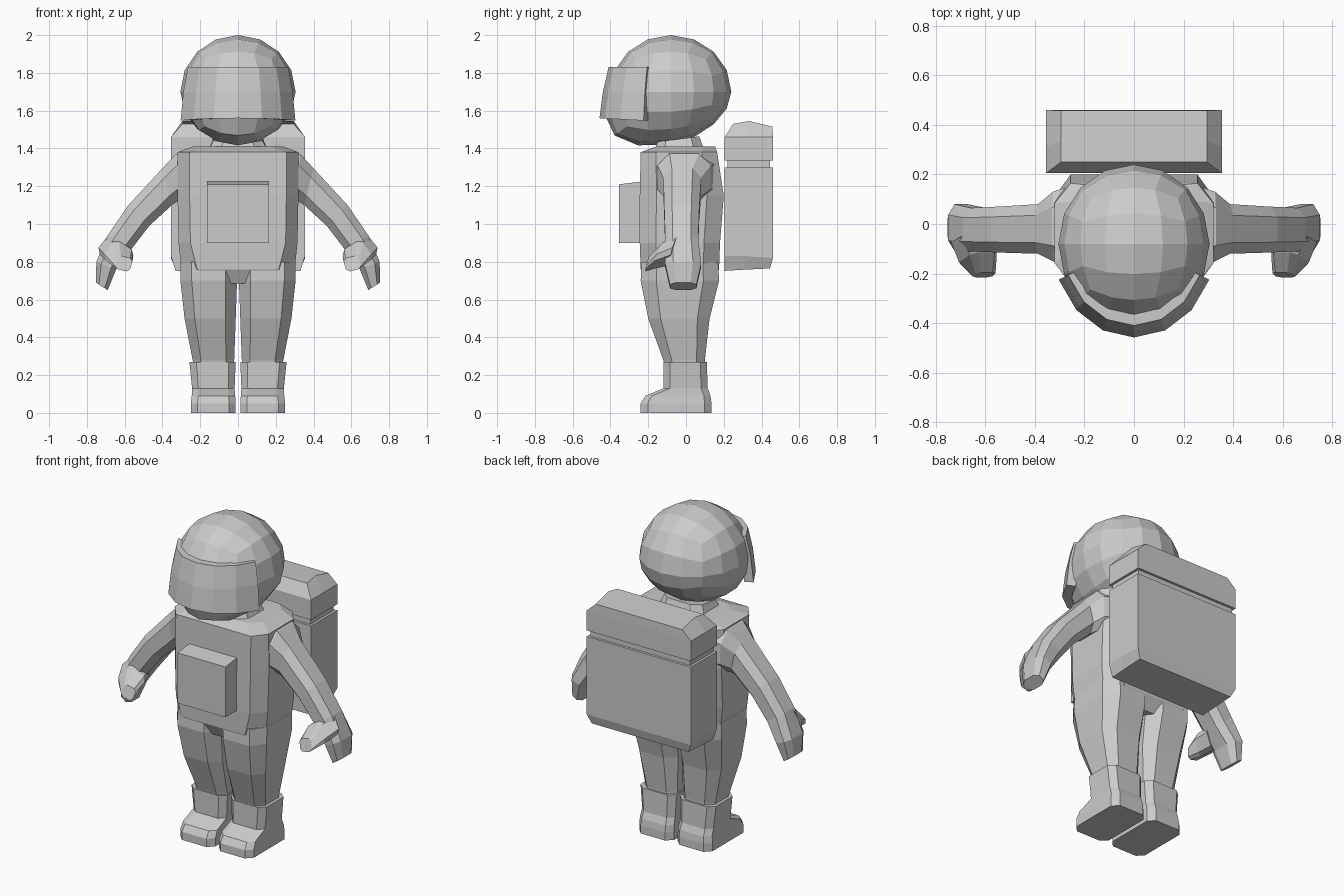
import bpy, bmesh
from math import sin, cos, tan, pi, radians
from mathutils import Vector as V


def finish(bm, name, mirror=False):
    bmesh.ops.recalc_face_normals(bm, faces=bm.faces)
    me = bpy.data.meshes.new(name)
    bm.to_mesh(me)
    bm.free()
    ob = bpy.data.objects.new(name, me)
    bpy.context.collection.objects.link(ob)
    if mirror:
        ob.modifiers.new("mirror", 'MIRROR').use_mirror_merge = False
    return ob


def loft(name, rings, mirror=False):
    """Skin a list of equal-length point rings and cap both ends."""
    bm = bmesh.new()
    loops = [[bm.verts.new(p) for p in r] for r in rings]
    n = len(loops[0])
    for a, b in zip(loops, loops[1:]):
        for i in range(n):
            j = (i + 1) % n
            bm.faces.new((a[i], a[j], b[j], b[i]))
    bm.faces.new(loops[0])
    bm.faces.new(loops[-1])
    return finish(bm, name, mirror)


def octo(c, u, v, ku=0.6, kv=0.6):
    """Chamfered rectangle: half axes u and v, flat portions ku and kv."""
    c, u, v = V(c), V(u), V(v)
    pts = [(ku, -1), (1, -kv), (1, kv), (ku, 1), (-ku, 1), (-1, kv), (-1, -kv), (-ku, -1)]
    return [c + u * a + v * b for a, b in pts]


def level(x0, x1, y0, y1, z, kx=0.6, ky=0.6):
    return octo(((x0 + x1) / 2, (y0 + y1) / 2, z), ((x1 - x0) / 2, 0, 0), (0, (y1 - y0) / 2, 0), kx, ky)


# Helmet: cube sphere with the chin pulled forward
bm = bmesh.new()
bmesh.ops.create_cube(bm, size=2)
bmesh.ops.subdivide_edges(bm, edges=bm.edges[:], cuts=3, use_grid_fill=True)
for v in bm.verts:
    d = V([tan(c * pi / 4) for c in v.co]).normalized()
    x, y, z = d.x * 0.305, d.y * 0.32, d.z * 0.30
    if z < 0:
        if y < 0:
            y *= 1 - 1.5 * z
        z += 0.16 * (y + 0.13) * (-z / 0.3)
    v.co = (x, y - 0.08, z + 1.70)
finish(bm, "helmet")

# Visor: curved thick band
visor = []
for i in range(-3, 4):
    a = radians(22.5 * i)
    outer = [(0.33, 1.83), (0.36, 1.70), (0.378, 1.56)]
    prof = outer + [(r - 0.06, z) for r, z in reversed(outer)]
    visor.append([(0.87 * r * sin(a), -0.08 - r * cos(a), z - 0.02 * (1 - cos(a)) * (z < 1.6))
                  for r, z in prof])
loft("visor", visor)

# Neck collar
loft("collar", [level(-0.16, 0.16, -0.17, 0.10, 1.38),
                [p + V((0, 0, 0.13 * p.y)) for p in level(-0.13, 0.13, -0.15, 0.07, 1.455)]])

# Torso
loft("torso", [level(-0.13, 0.13, -0.20, 0.13, 0.685, 0.6),
               level(-0.30, 0.30, -0.24, 0.175, 0.76, 0.72),
               level(-0.315, 0.315, -0.245, 0.18, 0.90, 0.8),
               level(-0.32, 0.32, -0.245, 0.20, 1.15, 0.8),
               level(-0.32, 0.32, -0.24, 0.165, 1.38, 0.8),
               level(-0.24, 0.24, -0.16, 0.155, 1.41, 0.7)])

# Legs
loft("leg", [level(0.02, 0.235, -0.11, 0.10, 0.24),
             level(0.02, 0.24, -0.12, 0.10, 0.28),
             level(0.012, 0.283, -0.20, 0.125, 0.50),
             level(0.005, 0.305, -0.24, 0.175, 0.70),
             level(0.005, 0.305, -0.235, 0.17, 0.80)], True)

# Boots
loft("boot", [level(0.012, 0.25, -0.24, 0.135, 0.0, 0.7, 0.8),
              level(0.012, 0.25, -0.24, 0.135, 0.05, 0.7, 0.8),
              level(0.015, 0.245, -0.215, 0.13, 0.09, 0.7, 0.8),
              level(0.018, 0.243, -0.12, 0.115, 0.13, 0.7, 0.7),
              level(0.012, 0.257, -0.12, 0.11, 0.27, 0.7, 0.7)], True)

# Arms and mittens: (top x, top z, bottom x, bottom z, front y, back y)
arm = []
for tx, tz, bx, bz, y0, y1 in [(0.24, 1.39, 0.24, 1.12, -0.19, 0.16),
                               (0.33, 1.37, 0.32, 1.12, -0.15, 0.13),
                               (0.40, 1.295, 0.35, 1.10, -0.12, 0.08),
                               (0.58, 1.10, 0.47, 0.99, -0.115, 0.07),
                               (0.69, 0.94, 0.57, 0.86, -0.11, 0.065),
                               (0.75, 0.80, 0.645, 0.76, -0.11, 0.08),
                               (0.752, 0.69, 0.69, 0.65, -0.085, 0.055)]:
    t, b = V((tx, 0, tz)), V((bx, 0, bz))
    arm.append(octo((t + b) / 2 + V((0, (y0 + y1) / 2, 0)), (t - b) / 2, (0, (y1 - y0) / 2, 0), 0.5, 0.55))
loft("arm", arm, True)

# Thumbs
loft("thumb", [octo((0.655, -0.06, 0.86), (0.06, 0, 0.045), (-0.04, 0.02, 0.05)),
               octo((0.63, -0.14, 0.835), (0.055, 0, 0.035), (-0.035, 0.025, 0.05)),
               octo((0.605, -0.205, 0.79), (0.04, 0, 0.01), (-0.01, 0.01, 0.035))], True)

# Chest control box
loft("chest_box", [[(x, -0.355, z0), (x, -0.22, z0), (x, -0.22, 1.227), (x, -0.355, 1.21)]
                   for x, z0 in ((-0.163, 0.90), (0.163, 0.90))])


# Backpack: lower case, recessed seam and lid in one skin
def slab(x, y0, y1, z, zm=None, z1=None):
    ym = (y0 + y1) / 2 - 0.02
    zm, z1 = zm or z, z1 or z
    return [(-x, y0, z), (x, y0, z), (x, ym, zm), (x, y1, z1), (-x, y1, z1), (-x, ym, zm)]


loft("backpack", [slab(0.33, 0.205, 0.445, 0.752, 0.758, 0.765),
                  slab(0.355, 0.205, 0.46, 0.83, 0.83, 0.82),
                  slab(0.355, 0.205, 0.46, 1.30),
                  slab(0.34, 0.22, 0.445, 1.30),
                  slab(0.34, 0.22, 0.445, 1.337),
                  slab(0.355, 0.205, 0.46, 1.337),
                  slab(0.355, 0.205, 0.46, 1.46),
                  slab(0.295, 0.25, 0.458, 1.53, 1.545, 1.515)])
